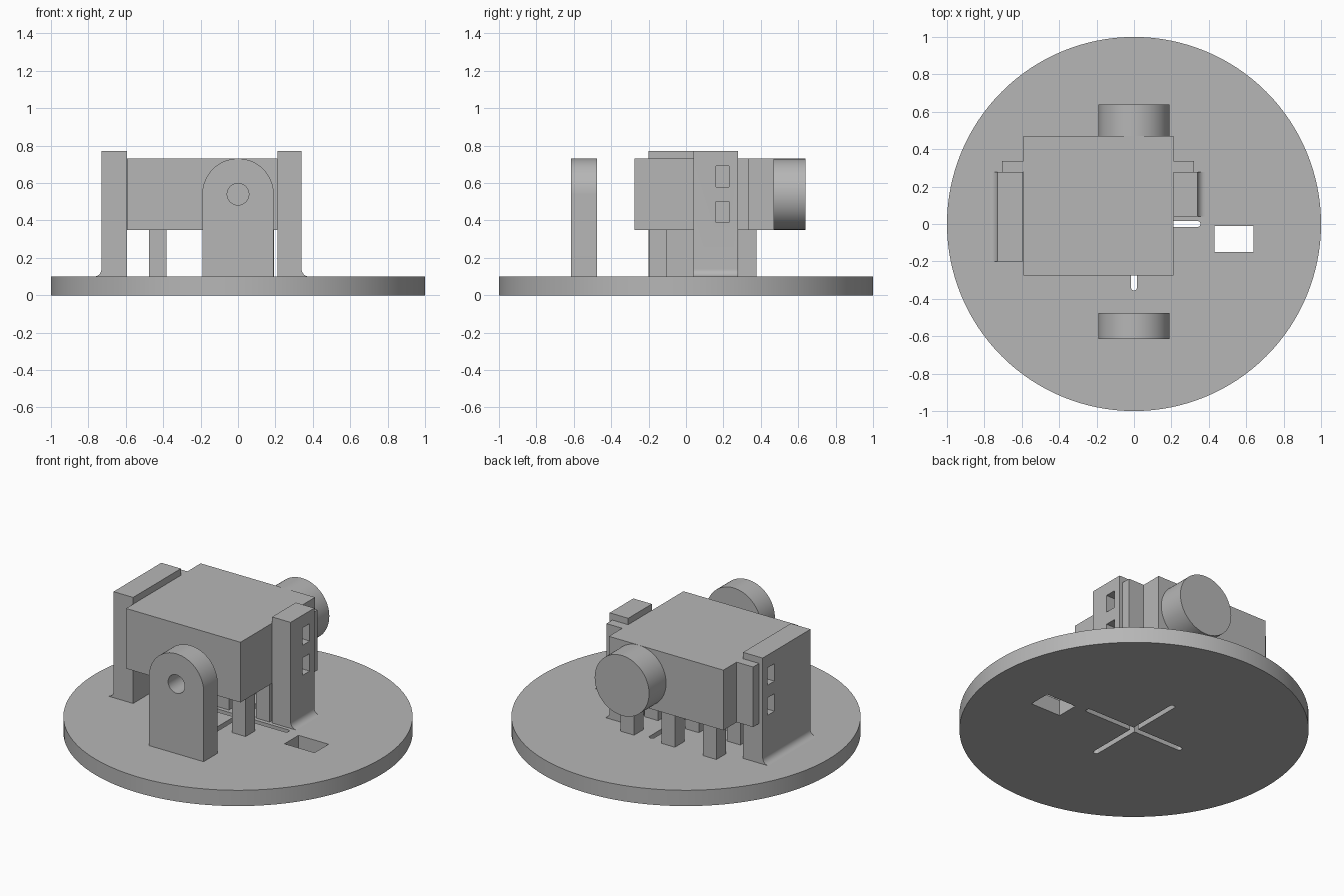
import bpy
import bmesh
from math import cos, sin, pi, radians
from mathutils import Vector

if "Cube" in bpy.data.objects:
    bpy.data.objects.remove(bpy.data.objects["Cube"])

# Single grey material
grey = bpy.data.materials.new("plain grey")
grey.use_nodes = True
COLOUR = (0.47, 0.47, 0.47, 1)
grey.diffuse_color = COLOUR
grey.node_tree.nodes["Principled BSDF"].inputs["Base Color"].default_value = COLOUR


def arc(cx, cy, r, start, end, n):
    """Points along an arc, angles in degrees."""
    angles = [radians(start + (end - start) * i / n) for i in range(n + 1)]
    return [(cx + r * cos(a), cy + r * sin(a)) for a in angles]


def circle(cx, cy, r, n):
    return arc(cx, cy, r, 0, 360, n)[:-1]


def rect(x0, x1, y0, y1):
    return [(x0, y0), (x1, y0), (x1, y1), (x0, y1)]


def extrude(name, profile, axis, lo, hi):
    """Solid from a closed profile; axis 'z' takes (x, y), 'y' takes (x, z)."""
    bm = bmesh.new()
    verts = [bm.verts.new((a, b, lo) if axis == "z" else (a, lo, b)) for a, b in profile]
    face = bm.faces.new(verts)
    top = bmesh.ops.extrude_face_region(bm, geom=[face])["geom"]
    shift = Vector((0, 0, hi - lo)) if axis == "z" else Vector((0, hi - lo, 0))
    bmesh.ops.translate(bm, vec=shift, verts=[v for v in top if isinstance(v, bmesh.types.BMVert)])
    bmesh.ops.recalc_face_normals(bm, faces=bm.faces)
    mesh = bpy.data.meshes.new(name)
    bm.to_mesh(mesh)
    bm.free()
    mesh.materials.append(grey)
    obj = bpy.data.objects.new(name, mesh)
    bpy.context.collection.objects.link(obj)
    return obj


def select(obj):
    bpy.ops.object.select_all(action="DESELECT")
    obj.select_set(True)
    bpy.context.view_layer.objects.active = obj


def cut(obj, *cutters):
    for cutter in cutters:
        cutter.hide_render = True
        mod = obj.modifiers.new("cut", "BOOLEAN")
        mod.operation = "DIFFERENCE"
        mod.solver = "EXACT"
        mod.object = cutter
        select(obj)
        bpy.ops.object.modifier_apply(modifier=mod.name)
        bpy.data.objects.remove(cutter)


def smooth(obj):
    select(obj)
    bpy.ops.object.shade_smooth_by_angle(angle=radians(30))


BASE_TOP = 0.1
BODY_LOW, BODY_HIGH = 0.35, 0.73
AXLE_Z, AXLE_R = 0.54, 0.19

# Round base with a cable opening and crossed slots
base = extrude("base_disc", circle(0, 0, 1, 128), "z", 0, BASE_TOP)
slot_r, slot_end = 0.017, 0.338
slot_x = arc(slot_end, 0, slot_r, -90, 90, 10) + arc(-slot_end, 0, slot_r, 90, 270, 10)
slot_y = [(-y, x) for x, y in slot_x]
cut(base,
    extrude("cable_cutter", rect(0.43, 0.64, -0.15, -0.01), "z", -0.1, 0.2),
    extrude("slot_cutter_x", slot_x, "z", -0.1, 0.2),
    extrude("slot_cutter_y", slot_y, "z", -0.1, 0.2))
smooth(base)

# Motor housing, mounting flange and round hub
extrude("housing", rect(-0.59, 0.21, -0.275, 0.47), "z", BODY_LOW, BODY_HIGH)
extrude("flange", rect(-0.705, 0.32, 0.278, 0.337), "z", BODY_LOW, BODY_HIGH)
smooth(extrude("hub", circle(0, AXLE_Z, AXLE_R, 72), "y", 0.46, 0.64))

# Grid of support legs under the housing
for x in (-0.43, -0.14, 0.145):
    for y in (-0.15, 0.09, 0.33):
        extrude("support_leg", rect(x - 0.047, x + 0.047, y - 0.048, y + 0.048),
                "z", BASE_TOP, BODY_LOW)

# Side brackets with a filleted foot and two screw windows
FILLET = 0.04
for name, side, inner, outer, y0, y1 in (
        ("left_bracket", 1, 0.21, 0.34, 0.04, 0.277),
        ("right_bracket", -1, 0.593, 0.73, -0.2, 0.277)):
    foot = arc(outer + FILLET, BASE_TOP + FILLET, FILLET, 270, 180, 10)
    profile = [(inner, BASE_TOP)] + foot + [(outer, 0.77), (inner, 0.77)]
    bracket = extrude(name, [(side * x, z) for x, z in profile], "y", y0, y1)
    ends = sorted((side * (inner - 0.1), side * (outer + 0.1)))
    cut(bracket, *[extrude("window_cutter", rect(*ends, z, z + 0.11), "y", 0.16, 0.23)
                   for z in (0.39, 0.58)])
    smooth(bracket)

# Round-topped front support with an axle hole
outline = [(-AXLE_R, BASE_TOP), (AXLE_R, BASE_TOP)] + arc(0, AXLE_Z, AXLE_R + 0.001, 0, 180, 36)
support = extrude("front_support", outline, "y", -0.615, -0.475)
cut(support, extrude("axle_cutter", circle(0, AXLE_Z, 0.058, 40), "y", -0.8, -0.3))
smooth(support)
